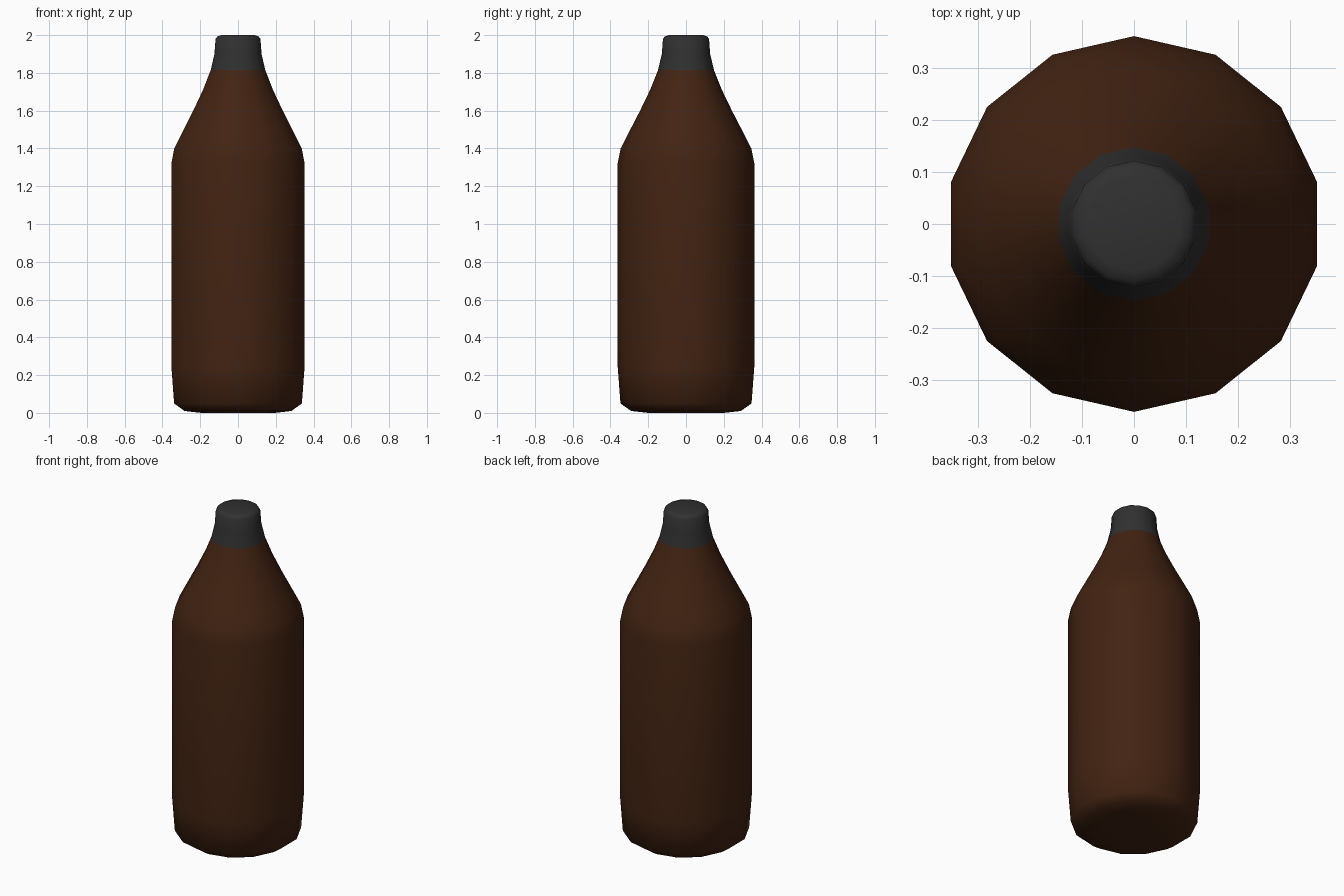
import bpy, bmesh, math

if "Cube" in bpy.data.objects:
    bpy.data.objects.remove(bpy.data.objects["Cube"])

SIDES = 14


def material(name, color):
    m = bpy.data.materials.new(name)
    m.diffuse_color = (*color, 1)
    m.use_nodes = True
    m.node_tree.nodes["Principled BSDF"].inputs["Base Color"].default_value = m.diffuse_color
    return m


def lathe(name, profile, mat, cap_bottom=False, cap_top=False):
    """Revolve (radius, z) points into a low-poly ring stack."""
    bm = bmesh.new()
    rings = []
    for r, z in profile:
        angles = [math.pi / 2 + math.tau * i / SIDES for i in range(SIDES)]
        rings.append([bm.verts.new((r * math.cos(a), r * math.sin(a), z)) for a in angles])
    for low, high in zip(rings, rings[1:]):
        for i in range(SIDES):
            j = (i + 1) % SIDES
            bm.faces.new((low[i], low[j], high[j], high[i]))
    if cap_bottom:
        bm.faces.new(rings[0][::-1])
    if cap_top:
        bm.faces.new(rings[-1])
    mesh = bpy.data.meshes.new(name)
    bm.to_mesh(mesh)
    bm.free()
    obj = bpy.data.objects.new(name, mesh)
    bpy.context.collection.objects.link(obj)
    mesh.materials.append(mat)
    mesh.shade_smooth()
    return obj


brown = material("brown_glass", (0.055, 0.017, 0.006))
dark = material("dark_cap", (0.03, 0.03, 0.03))

# Bottle body: rounded base, straight wall, sloping shoulder
lathe("bottle_body", [
    (0.20, 0.0), (0.29, 0.01), (0.347, 0.05), (0.362, 0.25), (0.362, 1.32),
    (0.346, 1.40), (0.30, 1.49), (0.243, 1.60), (0.19, 1.71), (0.148, 1.815),
], brown, cap_bottom=True)

# Cap: flared lower edge following the neck, bevelled top
lathe("bottle_cap", [
    (0.148, 1.815), (0.128, 1.90), (0.122, 1.98), (0.112, 1.993), (0.09, 2.0),
], dark, cap_top=True)
